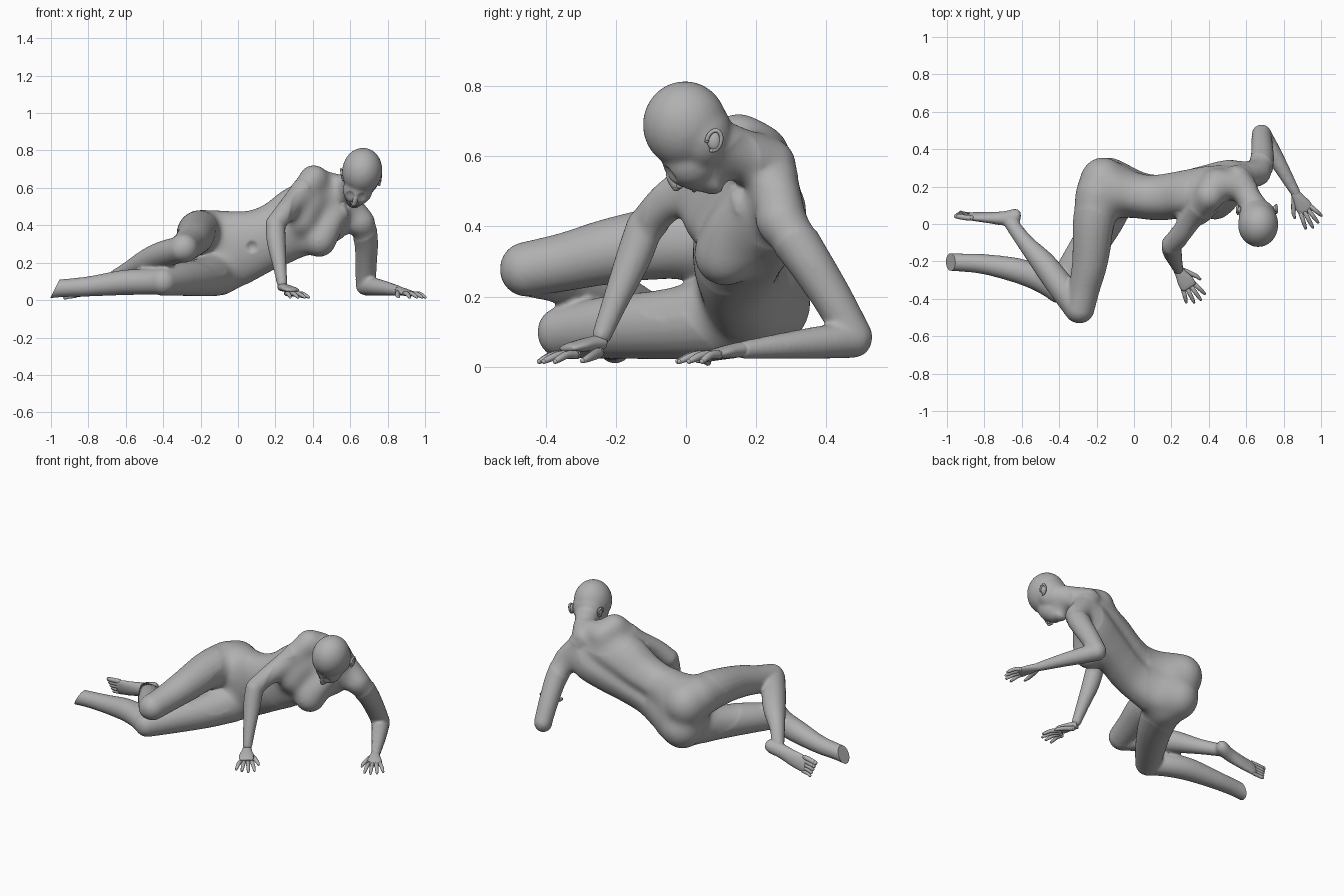
import bpy, bmesh, math
from mathutils import Vector, Matrix

if "Cube" in bpy.data.objects:
    bpy.data.objects.remove(bpy.data.objects["Cube"])

mat = bpy.data.materials.new("clay grey")
mat.diffuse_color = (0.44, 0.44, 0.44, 1)
mat.use_nodes = True
mat.node_tree.nodes["Principled BSDF"].inputs["Base Color"].default_value = mat.diffuse_color


def spline(rows, n=6):
    """Catmull-Rom interpolation through rows of floats."""
    out, last = [], len(rows) - 1
    for i in range(last):
        p = [rows[max(0, min(last, i + k))] for k in (-1, 0, 1, 2)]
        for s in range(n):
            t = s / n
            out.append([b + .5 * t * (c - a + t * (2*a - 5*b + 4*c - d + t * (3*(b - c) + d - a)))
                        for a, b, c, d in zip(*p)])
    return out + [list(rows[-1])]


def skin(bm, rings):
    vs = [[bm.verts.new(p) for p in r] for r in rings]
    n = len(vs[0])
    for a, b in zip(vs, vs[1:]):
        for i in range(n):
            bm.faces.new((a[i], a[(i+1) % n], b[(i+1) % n], b[i]))
    bm.faces.new(vs[0][::-1])
    bm.faces.new(vs[-1])


def ball(bm, c, r, rot=None):
    r = (r, r, r) if isinstance(r, (int, float)) else r
    m = Matrix.Translation(c) @ (rot or Matrix()) @ Matrix.Diagonal((*r, 1))
    bmesh.ops.create_uvsphere(bm, u_segments=24, v_segments=14, radius=1, matrix=m)


def tube(bm, rows, sides=20, n=6):
    """Round limb through (x, y, z, radius) rows with ball ends."""
    pts = spline(rows, n)
    pos = [Vector(p[:3]) for p in pts]
    u, rings = None, []
    for i, p in enumerate(pts):
        t = (pos[min(i+1, len(pos)-1)] - pos[max(i-1, 0)]).normalized()
        u = t.orthogonal() if u is None else u - t * u.dot(t)
        u.normalize()
        v = t.cross(u)
        rings.append([pos[i] + p[3] * (u * math.cos(a) + v * math.sin(a))
                      for a in (math.tau * k / sides for k in range(sides))])
    skin(bm, rings)
    for r in (rows[0], rows[-1]):
        ball(bm, r[:3], r[3])


def finish(bm, name):
    bmesh.ops.recalc_face_normals(bm, faces=bm.faces)
    me = bpy.data.meshes.new(name)
    bm.to_mesh(me)
    bm.free()
    me.materials.append(mat)
    ob = bpy.data.objects.new(name, me)
    bpy.context.collection.objects.link(ob)
    for p in me.polygons:
        p.use_smooth = True
    return ob


body = bmesh.new()

# Torso: x, y, z, roll in degrees, shoulder twist, half width, half depth, spine groove
torso = [(-.25, .20, .225, 15, 0, .13, .08, 0), (-.17, .19, .245, 15, 0, .21, .135, 0),
         (-.07, .185, .27, 15, 0, .22, .15, .01), (.02, .16, .29, 18, 0, .197, .13, .02),
         (.12, .145, .318, 22, 0, .172, .125, .02), (.22, .155, .36, 27, -.05, .170, .13, .02),
         (.33, .175, .42, 33, -.15, .187, .135, .02), (.43, .20, .475, 38, -.25, .19, .13, .02),
         (.50, .22, .525, 42, -.3, .18, .105, .01), (.56, .225, .56, 42, -.3, .10, .07, 0)]
rings = []
for x, y, z, a, s, hw, hd, g in spline(torso):
    a = math.radians(a)
    ring = []
    for k in range(48):
        c, d = math.cos(math.tau * k / 48), math.sin(math.tau * k / 48)
        e = abs(d) ** .85 * (1 if d > 0 else -1) * hd
        if d > 0:
            e -= g * math.exp(-(c / .2) ** 2)
        ring.append(Vector((x - math.sin(a) * c * hw, y + s * c * hw + e, z + math.cos(a) * c * hw)))
    rings.append(ring)
skin(body, rings)

# Chest, seat, shoulders and shoulder blade
for c, r in [((-.165, .222, .335), (.13, .14, .14)), ((-.135, .224, .18), (.13, .137, .135)),
             ((.405, .15, .645), .085), ((.445, .215, .605), .088), ((.655, .27, .415), .078)]:
    ball(body, c, r)
tube(body, [(.41, .115, .53, .065), (.37, .09, .48, .078), (.335, .072, .425, .088)])
tube(body, [(.53, .17, .46, .065), (.48, .13, .39, .08), (.435, .112, .32, .096)])
tube(body, [(.42, .2, .63, .075), (.5, .21, .61, .075), (.58, .19, .605, .065)])
tube(body, [(.55, .24, .56, .075), (.64, .27, .45, .072)])

# Neck and head
tube(body, [(.55, .23, .57, .085), (.61, .145, .61, .074), (.655, .06, .645, .075)])
ball(body, (.664, -.003, .69), (.108, .121, .125), Matrix.Rotation(math.radians(8), 4, 'Y'))
ball(body, (.660, .045, .662), (.100, .088, .105))
ball(body, (.640, .015, .59), (.080, .083, .082))
tube(body, [(.633, .03, .56, .06), (.622, .075, .535, .045)])

# Limbs: x, y, z, radius
limbs = [
    # upper thigh and shin
    [(-.19, .16, .36, .127), (-.215, 0, .36, .113), (-.235, -.2, .332, .096),
     (-.265, -.34, .30, .084), (-.29, -.453, .278, .079)],
    [(-.30, -.46, .272, .07), (-.39, -.335, .248, .072), (-.48, -.215, .212, .066),
     (-.58, -.10, .165, .046), (-.655, 0, .125, .038)],
    # lower thigh and shin
    [(-.1, .16, .145, .125), (-.19, -.03, .125, .105), (-.31, -.22, .112, .09), (-.40, -.35, .098, .075)],
    [(-.40, -.355, .096, .068), (-.5, -.295, .097, .069), (-.62, -.25, .093, .067),
     (-.8, -.215, .073, .054), (-.95, -.205, .063, .048), (-1.06, -.2, .05, .049)],
    # forward arm
    [(.40, .14, .64, .08), (.32, .05, .545, .066), (.255, -.05, .47, .059), (.20, -.11, .405, .054)],
    [(.20, -.118, .40, .053), (.205, -.15, .31, .051), (.222, -.2, .19, .038), (.236, -.24, .09, .029)],
    # rear arm
    [(.665, .27, .42, .074), (.685, .345, .31, .064), (.685, .415, .2, .058), (.682, .48, .085, .053)],
    [(.682, .478, .078, .053), (.735, .39, .07, .048), (.80, .28, .06, .038), (.865, .165, .048, .027)],
]
for rows in limbs:
    tube(body, rows)

# Foot on its edge, with the sole turned back
foot = [(-.605, .045, .12, .028, .022), (-.635, .04, .115, .042, .042), (-.70, .03, .098, .044, .038),
        (-.78, .035, .078, .05, .029), (-.86, .04, .064, .053, .021), (-.89, .04, .06, .048, .014)]
skin(body, [[Vector((x, y - .25*w*math.cos(a) + .97*d*math.sin(a), z + .97*w*math.cos(a) + .25*d*math.sin(a)))
             for a in (math.tau * k / 20 for k in range(20))] for x, y, z, w, d in spline(foot)])

# Fuse the body into one soft skin
ob = finish(body, "body")
rm = ob.modifiers.new("fuse", 'REMESH')
rm.mode, rm.voxel_size = 'VOXEL', .0085
sm = ob.modifiers.new("soften", 'SMOOTH')
sm.factor, sm.iterations = .5, 10
me = bpy.data.meshes.new_from_object(ob.evaluated_get(bpy.context.evaluated_depsgraph_get()))
bm = bmesh.new()
bm.from_mesh(me)
bpy.data.objects.remove(ob)

# Blend the joints of chest, hips, shoulders and neck more strongly
zones = [((.39, .06, .38), .22), ((-.15, .22, .26), .27), ((.43, .18, .62), .16),
         ((.63, .27, .44), .13), ((.62, .13, .59), .09), ((-.2, .0, .25), .17)]
soft = [v for v in bm.verts if any((v.co - Vector(c)).length < r for c, r in zones)]
for _ in range(60):
    bmesh.ops.smooth_vert(bm, verts=soft, factor=.5, use_axis_x=True, use_axis_y=True, use_axis_z=True)

# Flat slanted end of the lower shin
bmesh.ops.bisect_plane(bm, geom=bm.verts[:] + bm.edges[:] + bm.faces[:], plane_co=(-.98, -.2, .06),
                       plane_no=(-.9, 0, .45), clear_outer=True)
bmesh.ops.holes_fill(bm, edges=[e for e in bm.edges if e.is_boundary])
# Navel dent and eye sockets
for c, r, push in [((.075, .02, .285), .032, (0, .016, 0)), ((.598, -.06, .56), .024, (0, .010, .006)),
                   ((.662, -.062, .55), .024, (0, .010, .006))]:
    for v in bm.verts:
        d = math.hypot(v.co.x - c[0], v.co.z - c[2])
        if d < r and v.co.y < .1 and abs(v.co.y - c[1]) < .06:
            v.co += Vector(push) * (1 - (d / r) ** 2)
ob = finish(bm, "body")
bpy.context.view_layer.objects.active = ob
ob.select_set(True)
bpy.ops.object.shade_smooth_by_angle(angle=math.radians(50))


def hand(name, wrist, heading, mirror):
    """Palm and five fingers resting on the floor, pointing along heading."""
    bm = bmesh.new()
    h = math.radians(heading)
    f, s = Vector((math.cos(h), math.sin(h), 0)), Vector((-math.sin(h), math.cos(h), 0)) * mirror
    w = Vector(wrist)
    palm = [(-.015, .025, .022, 0), (.02, .031, .021, -.004), (.06, .042, .018, -.010),
            (.095, .043, .014, -.016), (.108, .036, .009, -.018)]
    skin(bm, [[w + f*u + s*(a*math.cos(t)) + Vector((0, 0, z + b*math.sin(t)))
               for t in (math.tau * k / 16 for k in range(16))] for u, a, b, z in spline(palm, 4)])
    for k, (spread, length) in enumerate([(14, .088), (4, .102), (-6, .094), (-18, .075)]):
        t = math.radians(spread)
        d = f * math.cos(t) + s * math.sin(t)
        base = w + f * .092 + s * (.031 - .021 * k)
        rows = []
        for q, z, r in [(0, .034, .0125), (.45, .034, .0115), (.8, .023, .010), (1, .015, .007)]:
            p = base + d * length * q
            rows.append((p.x, p.y, z, r))
        tube(bm, rows, 10, 3)
    rows = []
    for u, v, z, r in [(.01, .018, .04, .016), (.045, .045, .032, .0135),
                       (.075, .064, .024, .011), (.098, .072, .017, .007)]:
        p = w + f * u + s * v
        rows.append((p.x, p.y, z, r))
    tube(bm, rows, 10, 3)
    finish(bm, name)


hand("forward_hand", (.24, -.25, .07), -58, 1)
hand("rear_hand", (.868, .155, .05), -58, -1)

# Toes, stacked from the floor up
bm = bmesh.new()
for k in range(5):
    o = -.04 + .02 * k
    y, z, r = .042 - .25 * o, .062 + o, .0105 + .001 * k
    end = -.925 - .006 * k
    tube(bm, [(-.87, y, z, r), (-.905, y + .003, z - .004, r), (end, y + .01, max(z - .010, .012), r * .9)], 10, 3)
finish(bm, "toes")

# Nose and lips
bm = bmesh.new()
tube(bm, [(.632, -.048, .565, .011), (.627, -.042, .537, .013), (.622, -.028, .515, .014)], 12, 3)
for d in (-.011, .011):
    ball(bm, (.623 + d, -.018, .517), .010)
tube(bm, [(.605, .03, .511, .006), (.622, .024, .506, .009), (.64, .03, .511, .006)], 10, 3)
finish(bm, "nose_and_lips")

# Ears: a shallow shell with a raised rim
for name, c, tilt in (("right_ear", (.562, .075, .672), -1), ("left_ear", (.754, .08, .645), 1)):
    bm = bmesh.new()
    c = Vector(c)
    ball(bm, c, (.013, .02, .028))
    rim = []
    for k in range(11):
        a = math.radians(-110 + 28 * k)
        rim.append((c.x + tilt * (.006 + .005 * math.sin(a)), c.y + .021 * math.cos(a),
                    c.z + .028 * math.sin(a) + .006 * math.cos(a), .006))
    tube(bm, rim, 8, 2)
    finish(bm, name)
